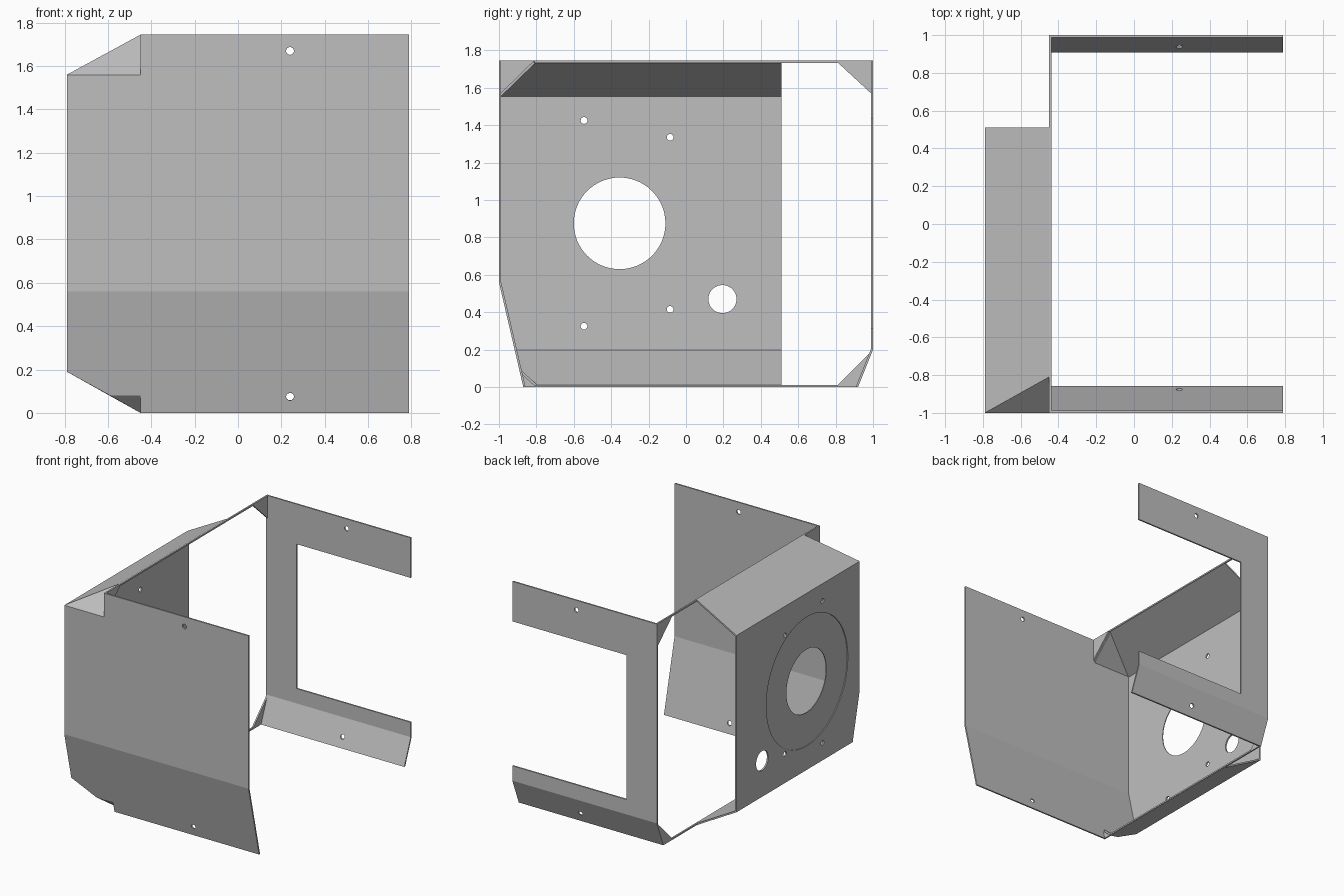
import bpy, bmesh, math
from mathutils import Vector

old = bpy.data.objects.get("Cube")
if old:
    bpy.data.objects.remove(old, do_unlink=True)

steel = bpy.data.materials.new("grey_sheet_metal")
steel.use_nodes = True
GREY = (0.52, 0.52, 0.52, 1)
steel.diffuse_color = GREY
steel.node_tree.nodes["Principled BSDF"].inputs["Base Color"].default_value = GREY

T = 0.012                      # sheet thickness
W, FOLD = 0.79, -0.45          # half width, inner line of the sloped panels
TOP, HIGH, LOW = 1.745, 1.56, 0.19
END = 0.51                     # rear end of the side wall
NOTCH = 0.08                   # height of the lower corner notch


def sheet(name, panels, depth):
    """Fill flat outlines with round holes, weld them, then thicken by a vector."""
    bm = bmesh.new()
    for outline, holes in panels:
        pts = [Vector(p) for p in outline]
        normal = sum((a.cross(b) for a, b in zip(pts, pts[1:] + pts[:1])), Vector()).normalized()
        u = normal.orthogonal().normalized()
        v = normal.cross(u)
        loops = [pts]
        for centre, r in holes:
            n = 64 if r > 0.05 else 20
            turn = [math.tau * i / n for i in range(n)]
            loops.append([Vector(centre) + r * (math.cos(a) * u + math.sin(a) * v) for a in turn])
        edges = []
        for loop in loops:
            vs = [bm.verts.new(p) for p in loop]
            edges += [bm.edges.new((a, b)) for a, b in zip(vs, vs[1:] + vs[:1])]
        bmesh.ops.triangle_fill(bm, edges=edges, use_beauty=True, normal=normal)
    bmesh.ops.remove_doubles(bm, verts=bm.verts, dist=0.0005)
    bmesh.ops.recalc_face_normals(bm, faces=bm.faces)
    ext = bmesh.ops.extrude_face_region(bm, geom=bm.faces[:], use_keep_orig=True)
    moved = [g for g in ext["geom"] if isinstance(g, bmesh.types.BMVert)]
    bmesh.ops.translate(bm, verts=moved, vec=depth)
    bmesh.ops.recalc_face_normals(bm, faces=bm.faces)
    mesh = bpy.data.meshes.new(name)
    bm.to_mesh(mesh)
    bm.free()
    mesh.materials.append(steel)
    obj = bpy.data.objects.new(name, mesh)
    bpy.context.collection.objects.link(obj)
    return obj


def front(x, z):               # point on the bent front plate
    return (x, -1 + 0.13 * max(0, 0.56 - z) / 0.56, z)


def back(x, z):                # point on the bent back frame
    return (x, 1 - 0.08 * max(0, 0.2 - z) / 0.2, z)


def on(surface, pts):
    return [surface(*p) for p in pts]


# Front plate with notched corners and a lower part folded inwards
sheet("front_plate", [
    (on(front, [(W, 0.56), (W, TOP), (FOLD, TOP), (FOLD, HIGH), (-W, HIGH), (-W, 0.56)]),
     [(front(0.24, 1.67), 0.018)]),
    (on(front, [(W, 0.56), (-W, 0.56), (-W, LOW), (-0.59, NOTCH), (FOLD, NOTCH), (FOLD, 0), (W, 0)]),
     [(front(0.24, 0.075), 0.018)]),
], (0, T, 0))

# C-shaped back frame with a folded lower flange
sheet("back_frame", [
    (on(back, [(W, TOP), (FOLD, TOP), (FOLD, 0.2), (W, 0.2), (W, 0.315),
               (-0.19, 0.315), (-0.19, 1.435), (W, 1.435)]),
     [(back(0.24, 1.67), 0.018)]),
    (on(back, [(W, 0.2), (FOLD, 0.2), (FOLD, 0), (W, 0)]),
     [(back(0.24, 0.075), 0.018)]),
], (0, -T, 0))

# Side wall in two layers, so the outer one leaves a shallow round recess
bolts = [(-0.545, 1.425), (-0.085, 1.335), (-0.545, 0.325), (-0.085, 0.415)]
for name, x, radius in (("side_wall_outer", -W, 0.5), ("side_wall_inner", -W + T / 2, 0.245)):
    outline = [(x, END, LOW), (x, END, HIGH)] + [(x,) + front(0, z)[1:] for z in (HIGH, 0.56, LOW)]
    holes = [((x, y, z), 0.018) for y, z in bolts]
    holes += [((x, 0.195, 0.47), 0.075), ((x, -0.355, 0.875), radius)]
    sheet(name, [(outline, holes)], (T / 2, 0, 0))

# Sloped panels joining the side wall to the top and bottom lines
upper_tip, lower_tip = (FOLD, -0.81, TOP), (FOLD, -0.8, 0)
sheet("upper_slope", [([front(-W, HIGH), upper_tip, (FOLD, END, TOP), (-W, END, HIGH)], [])],
      (T * 0.48, 0, -T * 0.88))
sheet("lower_slope", [([front(-W, LOW), front(-0.59, NOTCH), lower_tip,
                        (FOLD, END, 0), (-W, END, LOW)], [])],
      (T * 0.48, 0, T * 0.88))

# Triangular corner facets in front of the slopes
sheet("upper_corner_facet", [([front(-W, HIGH), front(FOLD, HIGH), upper_tip], [])],
      (0, T * 0.7, -T * 0.7))
sheet("lower_corner_facet", [([front(-0.59, NOTCH), front(FOLD, NOTCH), lower_tip], [])],
      (0, T * 0.7, T * 0.7))

# Triangular gussets on the fold line
gussets = {
    "front_upper_gusset": [front(FOLD, HIGH), front(FOLD, TOP), upper_tip],
    "front_lower_gusset": [front(FOLD, NOTCH), front(FOLD, 0), lower_tip],
    "back_upper_gusset": [back(FOLD, HIGH), back(FOLD, TOP), (FOLD, 0.8, TOP)],
    "back_lower_gusset": [back(FOLD, 0.2), back(FOLD, 0), (FOLD, 0.8, 0)],
}
for name, tri in gussets.items():
    sheet(name, [(tri, [])], (T, 0, 0))

# Thin edge strips running along the fold line
for name, z in (("upper_edge_strip", TOP - T), ("lower_edge_strip", 0)):
    strip = [(FOLD, -0.81, z), (FOLD, 0.81, z), (FOLD, 0.81, z + T), (FOLD, -0.81, z + T)]
    sheet(name, [(strip, [])], (T, 0, 0))
